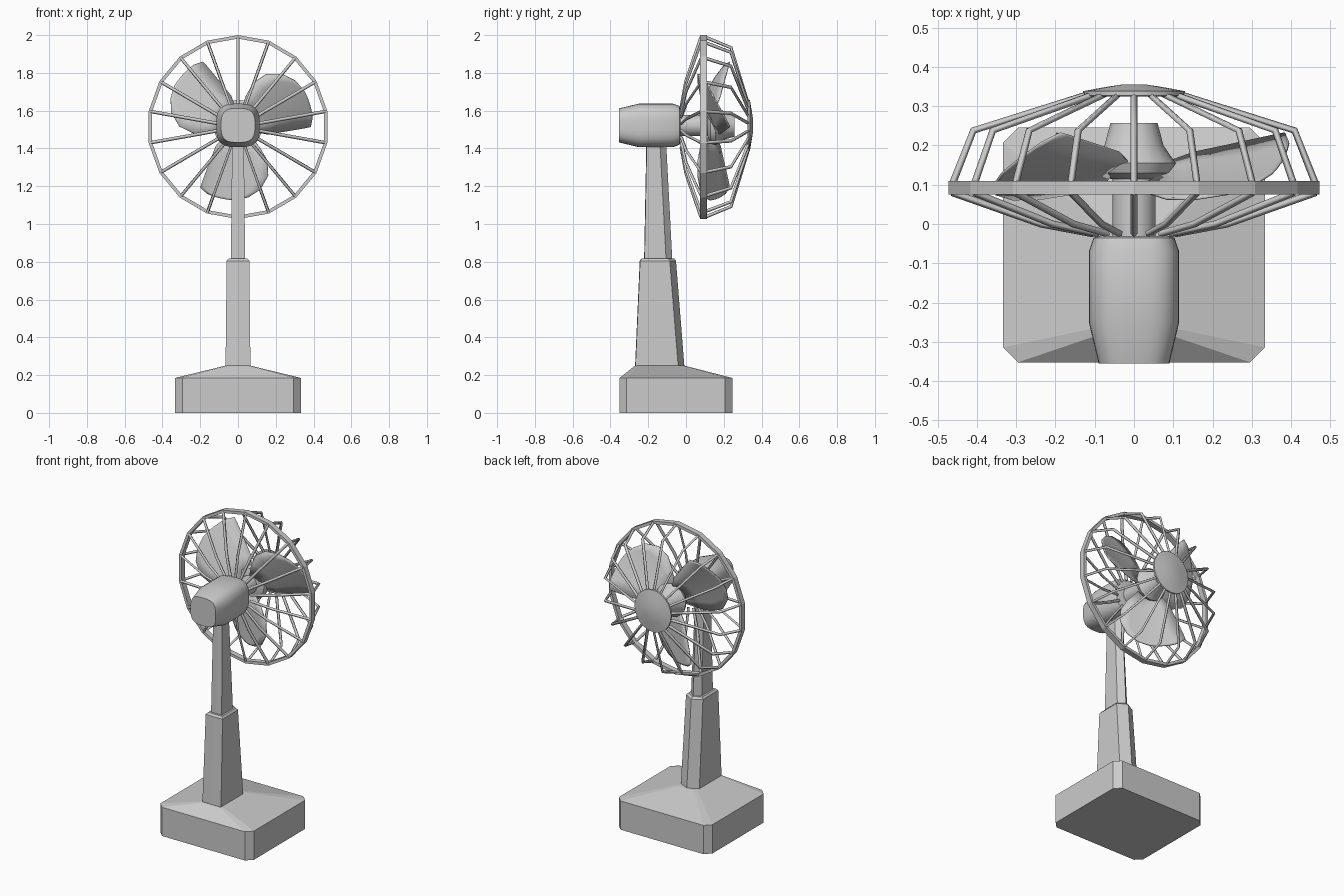
import bpy, bmesh, math

if "Cube" in bpy.data.objects:
    bpy.data.objects.remove(bpy.data.objects["Cube"])

ZC = 1.522  # height of the fan axis


def loft(name, rings, closed=False, smooth=False):
    """Skin a list of equal-length point rings; cap the ends unless closed."""
    bm = bmesh.new()
    vs = [[bm.verts.new(p) for p in r] for r in rings]
    n = len(vs[0])
    pairs = list(zip(vs, vs[1:])) + ([(vs[-1], vs[0])] if closed else [])
    for a, b in pairs:
        for i in range(n):
            j = (i + 1) % n
            bm.faces.new((a[i], a[j], b[j], b[i]))
    if not closed:
        bm.faces.new(vs[0][::-1])
        bm.faces.new(vs[-1])
    bmesh.ops.recalc_face_normals(bm, faces=bm.faces)
    me = bpy.data.meshes.new(name)
    bm.to_mesh(me)
    bm.free()
    ob = bpy.data.objects.new(name, me)
    bpy.context.collection.objects.link(ob)
    if smooth:
        bpy.ops.object.select_all(action='DESELECT')
        ob.select_set(True)
        bpy.context.view_layer.objects.active = ob
        bpy.ops.object.shade_smooth_by_angle(angle=math.radians(35))
    return ob


def octagon(hx, y0, y1, c, z):
    return [(-hx + c, y0, z), (hx - c, y0, z), (hx, y0 + c, z), (hx, y1 - c, z),
            (hx - c, y1, z), (-hx + c, y1, z), (-hx, y1 - c, z), (-hx, y0 + c, z)]


def hexagon(hx, y0, y1, z):
    return [(0, y0, z), (hx, y0 + .002, z), (hx, y1 - .033, z),
            (0, y1, z), (-hx, y1 - .033, z), (-hx, y0 + .002, z)]


def round_ring(y, r, n, power=2, sz=1.0, zc=ZC):
    """Circle (or rounded square for higher power) around the fan axis, first point on top."""
    pts = []
    for i in range(n):
        a = 2 * math.pi * i / n
        s, c = math.sin(a), math.cos(a)
        k = r / (abs(c) ** power + abs(s) ** power) ** (1 / power)
        pts.append((k * s, y, zc + k * c * sz))
    return pts


# Base with cut corners and sloped top
loft("base", [octagon(.333, -.352, .245, .038, 0), octagon(.333, -.352, .245, .038, .185),
              octagon(.066, -.27, -.008, .012, .25)])

# Two-stage tapered pole
loft("lower_pole", [hexagon(.066, -.27, -.008, .24), hexagon(.06, -.245, -.053, .805),
                    hexagon(.05, -.235, -.063, .817)])
loft("upper_pole", [hexagon(.038, -.222, -.072, .8), hexagon(.031, -.21, -.105, 1.43)])

# Motor housing
loft("motor_housing", [round_ring(y, r, 32, 3.2) for y, r in
     [(-.355, .09), (-.25, .115), (-.07, .115), (-.035, .103), (-.03, .09)]], smooth=True)

# Axle and blade hub
loft("axle", [round_ring(y, .055, 16) for y in (-.04, .14)], smooth=True)
loft("hub", [round_ring(y, r, 16) for y, r in
     [(.115, .06), (.13, .095), (.155, .106), (.2, .075), (.257, .06)]], smooth=True)

# Three pitched, slightly cambered blades
SECTIONS = [(.07, -55, 50), (.16, -47, 45), (.24, -38, 40), (.31, -34, 31),
            (.36, -32, 19), (.385, -31, 8), (.397, -24, -2)]
COLS = 5
for b in range(3):
    bm = bmesh.new()
    grid = []
    for r, a0, a1 in SECTIONS:
        row = []
        for i in range(COLS + 1):
            off = math.radians(a0 + (a1 - a0) * i / COLS)
            t = r * math.sin(off)
            ang = math.radians(270 + 120 * b) + off
            row.append(bm.verts.new((r * math.cos(ang), .122 - .45 * t + .5 * t * t,
                                     ZC + r * math.sin(ang))))
        grid.append(row)
    for p, q in zip(grid, grid[1:]):
        for i in range(COLS):
            bm.faces.new((p[i], p[i + 1], q[i + 1], q[i]))
    me = bpy.data.meshes.new("blade")
    bm.to_mesh(me)
    bm.free()
    me.shade_smooth()
    ob = bpy.data.objects.new(f"blade_{b + 1}", me)
    bpy.context.collection.objects.link(ob)
    mod = ob.modifiers.new("thickness", 'SOLIDIFY')
    mod.thickness = .006
    mod.offset = 0

# Cage rim: rectangular bar swept around the fan
N, SZ, CZ = 18, 1.014, 1.513
loft("cage_rim", [round_ring(y, r, N, 2, SZ, CZ) for y, r in
     [(.075, .48), (.11, .48), (.11, .462), (.075, .462)]], closed=True)

# Cage wires: bent front and back bars at every rim corner
FRONT = [(.47, .1), (.415, .238), (.11, .332)]
BACK = [(.47, .08), (.24, .0), (.105, -.025)]
cu = bpy.data.curves.new("cage_wires", 'CURVE')
cu.dimensions = '3D'
cu.bevel_depth = .009
cu.bevel_resolution = 0
cu.use_fill_caps = True
for i in range(N):
    a = 2 * math.pi * i / N
    for path in (FRONT, BACK):
        sp = cu.splines.new('POLY')
        sp.points.add(len(path) - 1)
        for pt, (r, y) in zip(sp.points, path):
            pt.co = (r * math.sin(a), y, CZ + r * SZ * math.cos(a), 1)
wires = bpy.data.objects.new("cage_wires", cu)
bpy.context.collection.objects.link(wires)
bpy.ops.object.select_all(action='DESELECT')
wires.select_set(True)
bpy.context.view_layer.objects.active = wires
bpy.ops.object.convert(target='MESH')
wires.data.shade_flat()

# Domed round plate in the middle of the cage
loft("cage_cap", [round_ring(y, r, 24, 2, 1.04) for y, r in
     [(.325, .125), (.327, .13), (.338, .13), (.349, .07), (.355, .03)]], smooth=True)
